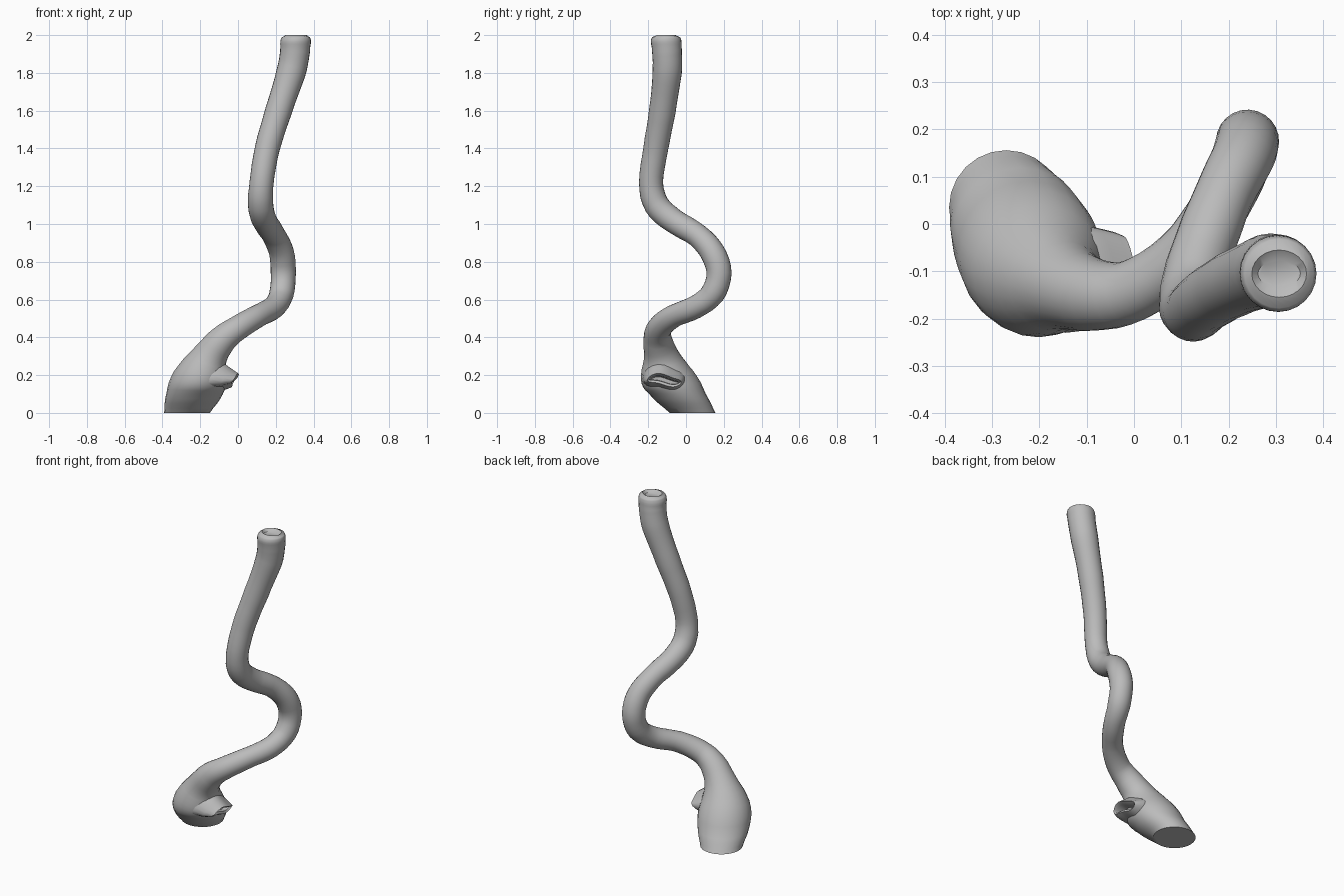
import bpy, bmesh, math, random
from mathutils import Vector

random.seed(4)
if "Cube" in bpy.data.objects:
    bpy.data.objects.remove(bpy.data.objects["Cube"])

grey = bpy.data.materials.new("Plain grey")
grey.use_nodes = True
colour = (0.5, 0.5, 0.5, 1)
grey.diffuse_color = colour
grey.node_tree.nodes["Principled BSDF"].inputs["Base Color"].default_value = colour

SIDES = 24
UP = Vector((0, 0, 1))


def loft(name, rings, cap_start=True, cap_end=True):
    """Bridge a list of point rings into one smooth surface."""
    bm = bmesh.new()
    loops = [[bm.verts.new(p) for p in ring] for ring in rings]
    for a, b in zip(loops, loops[1:]):
        for i in range(SIDES):
            j = (i + 1) % SIDES
            bm.faces.new((a[i], a[j], b[j], b[i]))
    if cap_start:
        bm.faces.new(loops[0][::-1])
    if cap_end:
        bm.faces.new(loops[-1])
    bmesh.ops.recalc_face_normals(bm, faces=bm.faces)
    mesh = bpy.data.meshes.new(name)
    bm.to_mesh(mesh)
    bm.free()
    mesh.materials.append(grey)
    obj = bpy.data.objects.new(name, mesh)
    bpy.context.collection.objects.link(obj)
    bpy.ops.object.select_all(action='DESELECT')
    obj.select_set(True)
    bpy.context.view_layer.objects.active = obj
    bpy.ops.object.shade_smooth_by_angle(angle=math.radians(40))
    return obj


def ring(centre, u, v, ru, rv):
    angles = [2 * math.pi * i / SIDES for i in range(SIDES)]
    return [centre + u * ru * math.cos(a) + v * rv * math.sin(a) for a in angles]


def spline(points, steps):
    """Smooth curve through the stations, carrying the radius along."""
    pts = [points[0] * 2 - points[1]] + points + [points[-1] * 2 - points[-2]]
    out = []
    for a, b, c, d in zip(pts, pts[1:], pts[2:], pts[3:]):
        for k in range(steps):
            t = k / steps
            out.append(0.5 * (2 * b + (c - a) * t + (2 * a - 5 * b + 4 * c - d) * t * t
                              + (3 * b - a - 3 * c + d) * t ** 3))
    return out + [points[-1]]


# Winding vessel: x, y, z, radius from the swollen foot to the open top
stations = [Vector(s) for s in (
    (-.27, .035, 0, .122), (-.23, -.045, .1, .152), (-.2, -.1, .2, .14),
    (-.15, -.13, .3, .096), (-.08, -.15, .39, .075), (0, -.14, .45, .066),
    (.1, -.07, .51, .06), (.19, .05, .56, .061), (.23, .14, .63, .064),
    (.24, .175, .74, .066), (.23, .14, .85, .066), (.19, .06, .94, .063),
    (.14, -.07, 1.02, .066), (.12, -.155, 1.1, .067), (.125, -.185, 1.22, .064),
    (.155, -.16, 1.4, .066), (.215, -.125, 1.6, .07), (.28, -.1, 1.8, .077),
    (.3, -.1, 1.9, .079), (.305, -.105, 1.965, .08), (.307, -.105, 1.99, .074))]
samples = spline(stations, 4)
rings, u = [], Vector((1, 0, 0))
for i, s in enumerate(samples):
    before, after = samples[max(i - 1, 0)], samples[min(i + 1, len(samples) - 1)]
    tangent = (after - before).to_3d().normalized()
    # Foot sections lie flat, then turn to follow the path
    t = min(max((s.z - .1) / .25, 0), 1)
    normal = UP.lerp(tangent, t).normalized()
    if s.z > 1.93:
        normal = UP
    u = (u - normal * u.dot(normal)).normalized()
    v = normal.cross(u)
    r = s.w * (1 + random.uniform(-.015, .015))
    rings.append(ring(s.to_3d(), u, v, r, r))

# Slightly sunken, uneven top end
top = Vector((.307, -.105, 2))
X, Y = Vector((1, 0, 0)), Vector((0, 1, 0))
rings.append(ring(top, X, Y, .058, .05))
rings.append(ring(top - UP * .015, X, Y, .045, .028))
loft("winding_vessel", rings)

# Flattened side stump with a recessed slit mouth
lip = []
for x, z, wide, tall in ((-.2, .19, .11, .09), (-.13, .185, .115, .078),
                         (-.07, .175, .108, .055), (-.03, .17, .098, .038),
                         (-.012, .172, .09, .028), (-.025, .172, .08, .014),
                         (-.09, .17, .065, .008)):
    pts = ring(Vector((x, -.115, z)), Y, UP, wide, tall)
    for p in pts:
        p.x += (p.z - z) * .6 - abs(p.y + .115) * .12
        p.z += .012 * math.sin(p.y * 30)
    lip.append(pts)
loft("side_stump", lip)
